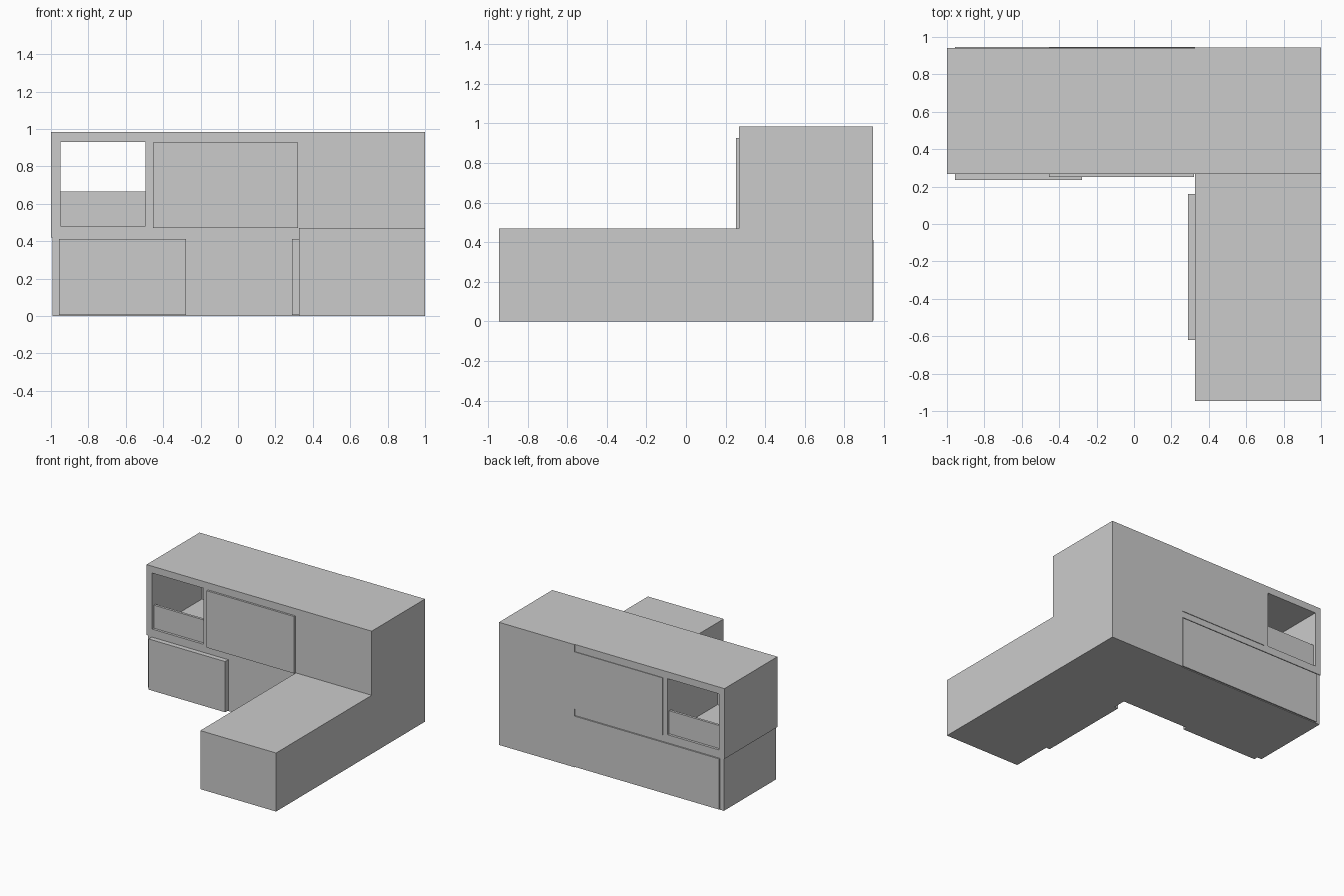
import bpy

if "Cube" in bpy.data.objects:
    bpy.data.objects.remove(bpy.data.objects["Cube"])


def box(name, x, y, z):
    """Axis-aligned box from (min, max) ranges."""
    bpy.ops.mesh.primitive_cube_add(size=1, location=[sum(r) / 2 for r in (x, y, z)])
    ob = bpy.context.object
    ob.name = name
    ob.scale = [r[1] - r[0] for r in (x, y, z)]
    bpy.ops.object.transform_apply(location=False, rotation=False, scale=True)
    return ob


def prism(name, profile, x0, x1):
    """Extrude a (y, z) outline along x."""
    n = len(profile)
    verts = [(x, y, z) for x in (x0, x1) for y, z in profile]
    faces = [tuple(range(n))[::-1], tuple(range(n, 2 * n))]
    faces += [(i, (i + 1) % n, (i + 1) % n + n, i + n) for i in range(n)]
    mesh = bpy.data.meshes.new(name)
    mesh.from_pydata(verts, [], faces)
    ob = bpy.data.objects.new(name, mesh)
    bpy.context.collection.objects.link(ob)
    return ob


# Right wing: tall block at the back with a low arm running forward
prism("right_wing", [(-0.945, 0), (0.945, 0), (0.945, 0.985), (0.268, 0.985),
                     (0.268, 0.47), (-0.945, 0.47)], 0.327, 1.0)

# Upper cabinet with a window cut right through it
upper = box("upper_cabinet", (-1.0, 0.327), (0.268, 0.94), (0.42, 0.985))
cutter = box("window_cutter", (-0.95, -0.495), (0.1, 1.1), (0.48, 0.93))
cutter.hide_render = True
mod = upper.modifiers.new("window", 'BOOLEAN')
mod.operation = 'DIFFERENCE'
mod.solver = 'EXACT'
mod.object = cutter
bpy.context.view_layer.objects.active = upper
bpy.ops.object.modifier_apply(modifier=mod.name)
bpy.data.objects.remove(cutter, do_unlink=True)

# Low rails set just inside the window, front and back
for side, y in (("front", 0.288), ("back", 0.9)):
    box(f"window_rail_{side}", (-0.95, -0.495), (y, y + 0.02), (0.48, 0.665))

# Lower cabinet, slightly inset from the upper one
box("lower_cabinet", (-0.992, 0.327), (0.274, 0.936), (0.0, 0.42))

# Sliding panels beside the window
box("front_sliding_panel", (-0.455, 0.322), (0.252, 0.268), (0.47, 0.927))
box("back_sliding_panel", (-0.455, 0.327), (0.94, 0.945), (0.47, 0.927))

# Lower doors and the back panel
box("front_door", (-0.957, -0.278), (0.234, 0.274), (0.005, 0.412))
box("arm_side_door", (0.288, 0.327), (-0.62, 0.16), (0.005, 0.412))
box("lower_back_panel", (-0.957, 0.327), (0.936, 0.947), (0.005, 0.412))
